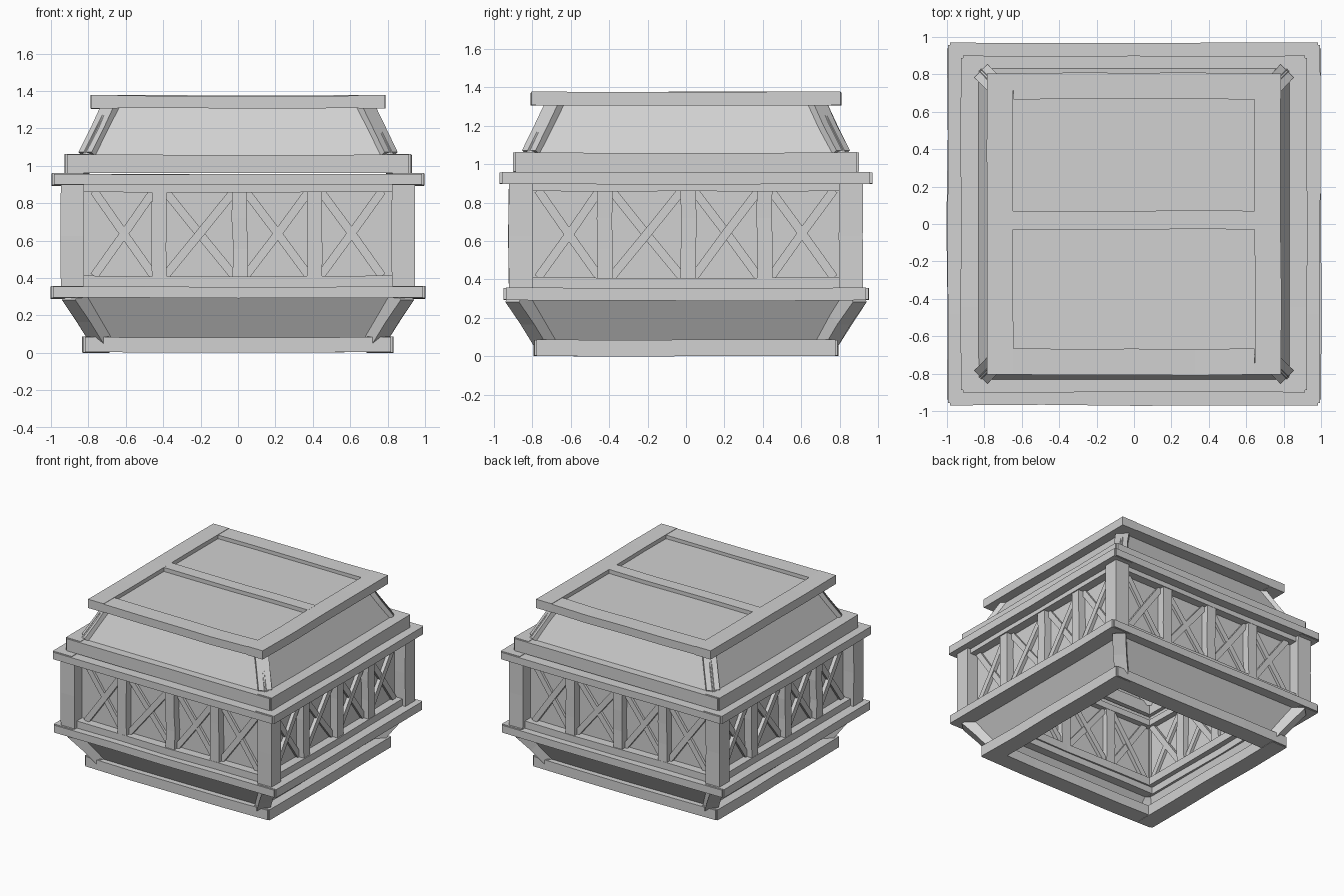
import bpy, bmesh, math, random
from mathutils import Vector, Matrix

random.seed(4)
cube = bpy.data.objects.get("Cube")
if cube:
    bpy.data.objects.remove(cube)

mat = bpy.data.materials.new("plain grey")
mat.use_nodes = True
GREY = (0.64, 0.64, 0.64, 1)
mat.diffuse_color = GREY
mat.node_tree.nodes["Principled BSDF"].inputs["Base Color"].default_value = GREY

UP = Vector((0, 0, 1))


def add_object(name, bm):
    bmesh.ops.recalc_face_normals(bm, faces=bm.faces)
    mesh = bpy.data.meshes.new(name)
    bm.to_mesh(mesh)
    bm.free()
    mesh.materials.append(mat)
    obj = bpy.data.objects.new(name, mesh)
    bpy.context.collection.objects.link(obj)
    return obj


def beam(name, start, end, width, height, up=UP, cuts=3, wobble=0.005):
    """Rough-hewn bar: a box cut along its length, its inner sections shifted a little."""
    start, end = Vector(start), Vector(end)
    along = (end - start).normalized()
    side = up.cross(along).normalized()
    top = along.cross(side)
    bm = bmesh.new()
    rings = []
    for i in range(cuts + 2):
        centre = start.lerp(end, i / (cuts + 1))
        if 0 < i <= cuts:
            centre += side * random.uniform(-wobble, wobble) + top * random.uniform(-wobble, 0)
        rings.append([bm.verts.new(centre + side * (a * width / 2) + top * (b * height / 2))
                      for a, b in ((-1, -1), (1, -1), (1, 1), (-1, 1))])
    for a, b in zip(rings, rings[1:]):
        for k in range(4):
            bm.faces.new((a[k], a[k - 1], b[k - 1], b[k]))
    bm.faces.new(rings[0])
    bm.faces.new(rings[-1])
    return add_object(name, bm)


def ring(name, hx, hy, width, z0, z1, side_long=False):
    """Square frame of four beams; one pair runs through, the other butts against it."""
    z, h, lip = (z0 + z1) / 2, z1 - z0, 0.012
    ex = hx - (width if side_long else lip)
    ey = hy - (lip if not side_long else 0)
    for s, label in ((-1, "front"), (1, "back")):
        y = s * (hy - width / 2)
        beam(f"{name}_{label}", (-ex, y, z), (ex, y, z), width, h)
    for s, label in ((-1, "right"), (1, "left")):
        x = s * (hx - width / 2)
        beam(f"{name}_{label}", (x, -ey, z), (x, ey, z), width, h + 0.006)


def slab(name, corners, thickness):
    bm = bmesh.new()
    bm.faces.new([bm.verts.new(c) for c in corners])
    obj = add_object(name, bm)
    mod = obj.modifiers.new("thickness", "SOLIDIFY")
    mod.thickness = thickness
    mod.offset = 0
    return obj


def slope(name, low, high, z0, z1, strut_low, strut_high):
    """Four leaning boards with a strut set diagonally at each corner."""
    for k in range(4):
        rot = Matrix.Rotation(k * math.pi / 2, 3, "Z")
        slab(name + "_board", [rot @ Vector(c) for c in (
            (-low, -low, z0), (low, -low, z0), (high, -high, z1), (-high, -high, z1))], 0.02)
        out = rot @ Vector((1, 1, 0))
        beam(name + "_strut", out * strut_low + UP * z0, out * strut_high + UP * z1,
             0.1, 0.08, up=out.normalized(), cuts=1)


# Base frame, flared skirt and lower ledge
ring("base_frame", 0.83, 0.79, 0.14, 0.005, 0.085)
slope("skirt", 0.73, 0.87, 0.07, 0.31, 0.73, 0.885)
ring("lower_ledge", 1.0, 0.95, 0.17, 0.295, 0.355)

# Corner posts
for sx in (-1, 1):
    for sy in (-1, 1):
        beam("corner_post", (sx * 0.885, sy * 0.86, 0.34), (sx * 0.885, sy * 0.86, 0.91),
             0.125, 0.125, up=Vector((0, 1, 0)), cuts=1)

# Braced walls: sill, lintel, studs, backing board and crossed braces
Z0, Z1 = 0.41, 0.865
for k in range(4):
    rot = Matrix.Rotation(k * math.pi / 2, 3, "Z")
    dist = 0.845 if k % 2 else 0.82
    half = 0.80 if k % 2 else 0.83
    out = rot @ Vector((0, -1, 0))

    def at(u, depth, z):
        return rot @ Vector((u, -depth, z))

    slab("wall_board", [at(-half, dist, 0.35), at(half, dist, 0.35),
                        at(half, dist, 0.91), at(-half, dist, 0.91)], 0.012)
    beam("sill", at(-half, dist + 0.01, 0.38), at(half, dist + 0.01, 0.38), 0.13, 0.065)
    beam("lintel", at(-half, dist + 0.01, 0.885), at(half, dist + 0.01, 0.885), 0.13, 0.05)
    studs = [-0.80, -0.42, 0.01, 0.41, 0.80]
    for u in studs[1:4]:
        beam("stud", at(u, dist + 0.01, Z0 - 0.02), at(u, dist + 0.01, Z1 + 0.02),
             0.08, 0.12, up=out, cuts=2)
    for a, b in zip(studs, studs[1:]):
        a, b = a + 0.03, b - 0.03
        beam("brace", at(a, dist, Z0), at(b, dist, Z1), 0.045, 0.07, up=out, cuts=1, wobble=0.003)
        beam("brace", at(a, dist, Z1), at(b, dist, Z0), 0.045, 0.055, up=out, cuts=1, wobble=0.003)

# Upper ledge, roof curb and sloping roof
ring("upper_ledge", 0.995, 0.97, 0.17, 0.9, 0.957)
ring("roof_curb", 0.925, 0.9, 0.13, 0.962, 1.06)
slope("roof", 0.825, 0.69, 1.05, 1.32, 0.795, 0.665)

# Flat top: frame, recessed board and middle bar
ring("top_frame", 0.785, 0.805, 0.14, 1.31, 1.375, side_long=True)
slab("top_board", [(-0.7, -0.7, 1.335), (0.7, -0.7, 1.335), (0.7, 0.7, 1.335), (-0.7, 0.7, 1.335)], 0.02)
beam("top_bar", (-0.65, 0.02, 1.35), (0.65, 0.02, 1.35), 0.1, 0.055)
